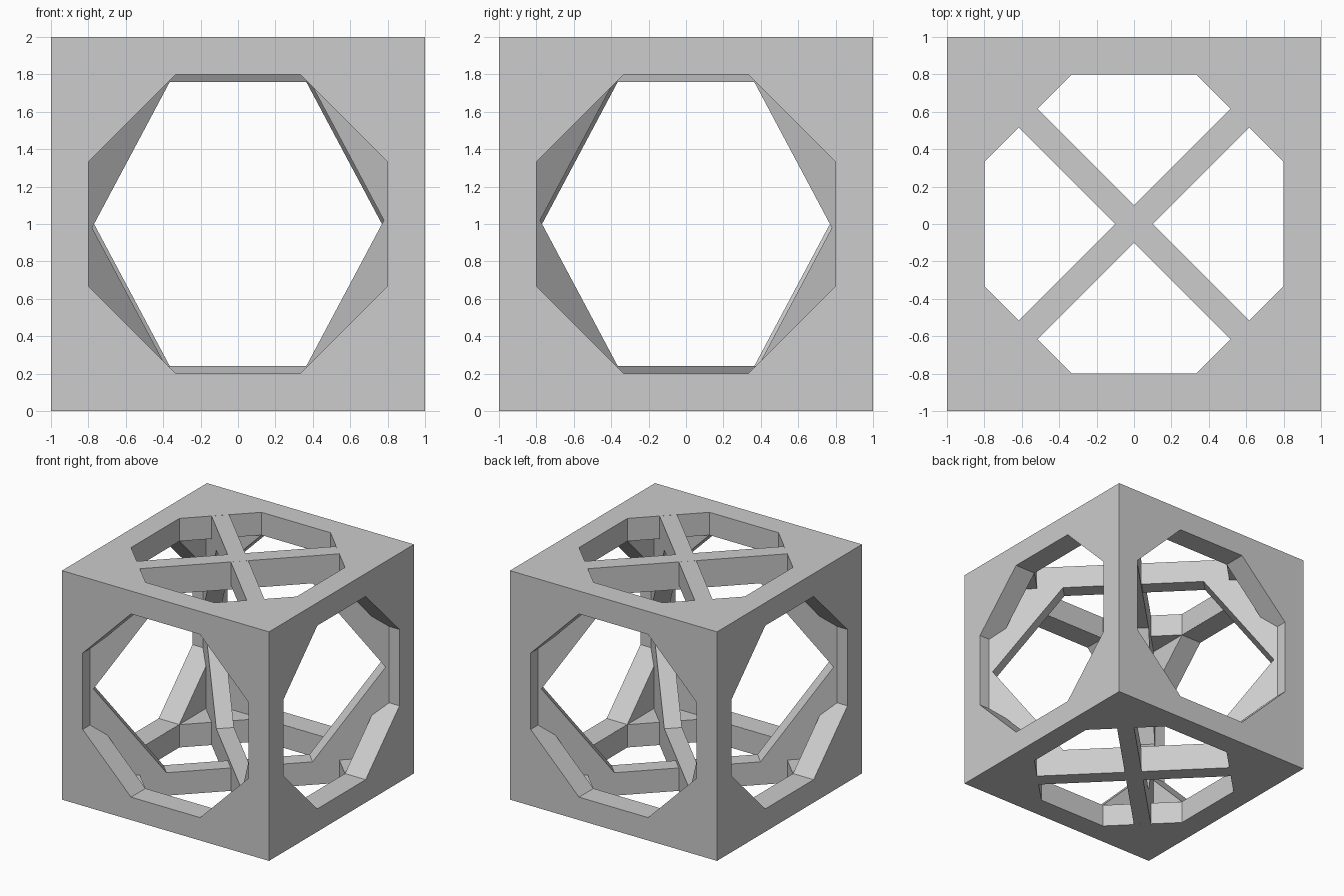
import bpy, bmesh, math
from mathutils import Matrix

old = bpy.data.objects.get("Cube")
if old:
    bpy.data.objects.remove(old, do_unlink=True)

grey = bpy.data.materials.new("light_grey")
grey.use_nodes = True
grey.diffuse_color = (0.604, 0.604, 0.604, 1)
grey.node_tree.nodes["Principled BSDF"].inputs["Base Color"].default_value = (0.604, 0.604, 0.604, 1)

CENTRE = Matrix.Translation((0, 0, 1))
WINDOW = 0.8         # half width of the windows
HOLLOW = 0.801       # half width of the hollow, a hair wider for clean cuts
PLATE = 0.1414       # thickness of the diagonal plates


def prism(name, outline, depth, matrix):
    """Extrude an outline, lying in XY, by depth centred on Z, then place it."""
    bm = bmesh.new()
    face = bm.faces.new([bm.verts.new((x, y, -depth / 2)) for x, y in outline])
    new = bmesh.ops.extrude_face_region(bm, geom=[face])["geom"]
    bmesh.ops.translate(bm, vec=(0, 0, depth),
                        verts=[v for v in new if isinstance(v, bmesh.types.BMVert)])
    # Close the base if the extrusion consumed it
    bmesh.ops.holes_fill(bm, edges=[e for e in bm.edges if e.is_boundary], sides=0)
    bmesh.ops.recalc_face_normals(bm, faces=bm.faces)
    bm.transform(matrix)
    mesh = bpy.data.meshes.new(name)
    bm.to_mesh(mesh)
    bm.free()
    mesh.materials.append(grey)
    obj = bpy.data.objects.new(name, mesh)
    bpy.context.collection.objects.link(obj)
    return obj


def rect(w, h):
    return [(-w, -h), (w, -h), (w, h), (-w, h)]


def hexagon(radius, height, shift):
    return [(radius * math.cos(i * math.pi / 3),
             shift + height * math.sin(i * math.pi / 3)) for i in range(6)]


def combine(target, tool, operation):
    """Apply a boolean to the target and remove the tool."""
    bpy.context.view_layer.objects.active = target
    mod = target.modifiers.new(operation, "BOOLEAN")
    mod.operation, mod.solver, mod.object = operation, "EXACT", tool
    bpy.ops.object.modifier_apply(modifier=mod.name)
    bpy.data.objects.remove(tool, do_unlink=True)


# Hollow cube with an octagonal window in every wall
frame = prism("cube_frame", rect(1, 1), 2, CENTRE)
combine(frame, prism("hollow_cutter", rect(HOLLOW, HOLLOW), 2 * HOLLOW, CENTRE), "DIFFERENCE")
a, b = WINDOW, 1 / 3
octagon = [(a, -b), (a, b), (b, a), (-b, a), (-a, b), (-a, -b), (-b, -a), (b, -a)]
quarter = math.pi / 2
for turn in (Matrix.Identity(4), Matrix.Rotation(quarter, 4, "X"), Matrix.Rotation(quarter, 4, "Y")):
    combine(frame, prism("window_cutter", octagon, 3, CENTRE @ turn), "DIFFERENCE")

# Two crossing diagonal plates, each with a stretched hexagonal opening
plates = []
for name, angle, shift, half in (("diagonal_plate_a", 45, -0.02, 0.9996),
                                 ("diagonal_plate_b", -45, 0.02, 0.9992)):
    place = (CENTRE @ Matrix.Rotation(math.radians(angle), 4, "Z")
             @ Matrix.Rotation(quarter, 4, "X"))
    plate = prism(name, rect(1.32, half), PLATE, place)
    opening = hexagon(1.174, 0.9, shift)
    combine(plate, prism("opening_cutter", opening, 2 * PLATE, place), "DIFFERENCE")
    plates.append(plate)
    # Small notch where the opening's tips reach the upright edges
    notch = hexagon(1.175, 0.901, shift)
    combine(frame, prism("notch_cutter", notch, PLATE - 0.002, place), "DIFFERENCE")

# Merge into one solid
for plate in plates:
    combine(frame, plate, "UNION")
